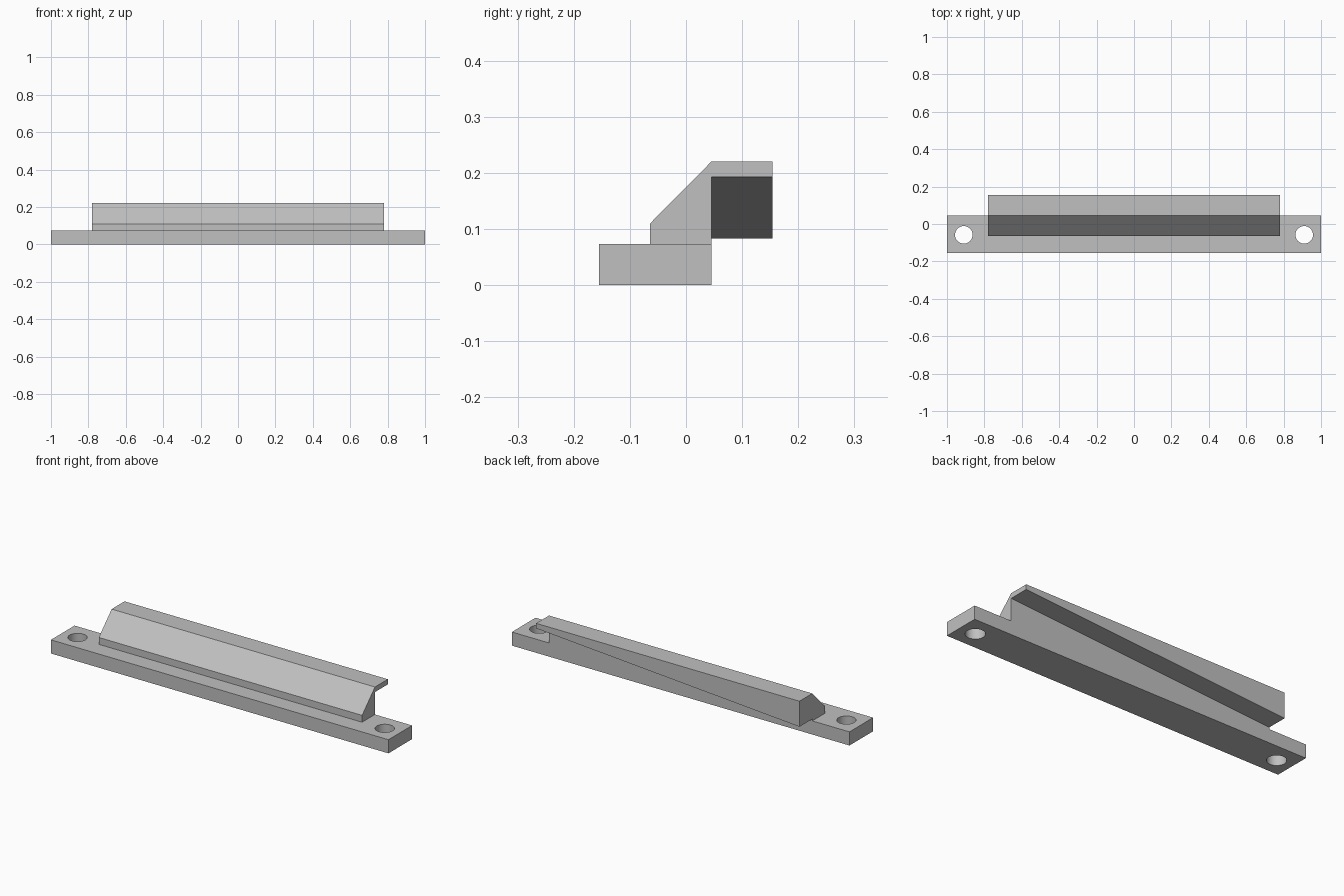
import bpy, bmesh

cube = bpy.data.objects.get("Cube")
if cube:
    bpy.data.objects.remove(cube, do_unlink=True)

# Plain grey for every part
GREY = (0.53, 0.53, 0.53, 1)
grey = bpy.data.materials.new("light grey")
grey.use_nodes = True
grey.diffuse_color = GREY
grey.node_tree.nodes["Principled BSDF"].inputs["Base Color"].default_value = GREY

BACK, BASE_TOP, HALF_RAIL = 0.045, 0.073, 0.78


def loft(name, left, right, x):
    """Solid between a (y, z) profile at -x and a matching one at +x."""
    bm = bmesh.new()
    a = [bm.verts.new((-x, y, z)) for y, z in left]
    b = [bm.verts.new((x, y, z)) for y, z in right]
    bm.faces.new(a)
    bm.faces.new(b)
    for i in range(len(a)):
        j = (i + 1) % len(a)
        bm.faces.new((a[i], a[j], b[j], b[i]))
    bmesh.ops.recalc_face_normals(bm, faces=bm.faces)
    mesh = bpy.data.meshes.new(name)
    bm.to_mesh(mesh)
    bm.free()
    mesh.materials.append(grey)
    obj = bpy.data.objects.new(name, mesh)
    bpy.context.collection.objects.link(obj)
    return obj


def rail_profile(lip_bottom):
    return [(-0.064, BASE_TOP), (-0.064, 0.11), (BACK, 0.22), (0.154, 0.22),
            (0.154, lip_bottom), (BACK, lip_bottom), (BACK, BASE_TOP)]


# Flat mounting base
section = [(-0.155, 0), (BACK, 0), (BACK, BASE_TOP), (-0.155, BASE_TOP)]
base = loft("mounting_base", section, section, 1)

# Chamfered rail whose rear lip tapers from deep to thin
loft("tapered_rail", rail_profile(0.083), rail_profile(0.193), HALF_RAIL)

# Screw hole at each end of the base
cutters = []
for side in (-1, 1):
    bpy.ops.mesh.primitive_cylinder_add(
        vertices=48, radius=0.047, depth=0.3, location=(side * 0.91, -0.058, 0.04))
    cutter = bpy.context.object
    cutter.name = "hole_cutter"
    cutter.data.materials.append(grey)
    cutter.hide_render = True
    cut = base.modifiers.new("screw_hole", 'BOOLEAN')
    cut.operation = 'DIFFERENCE'
    cut.solver = 'EXACT'
    cut.object = cutter
    cutters.append(cutter)

bpy.ops.object.select_all(action='DESELECT')
base.select_set(True)
bpy.context.view_layer.objects.active = base
for modifier in list(base.modifiers):
    bpy.ops.object.modifier_apply(modifier=modifier.name)
for cutter in cutters:
    bpy.data.objects.remove(cutter, do_unlink=True)
bpy.ops.object.shade_smooth_by_angle()
